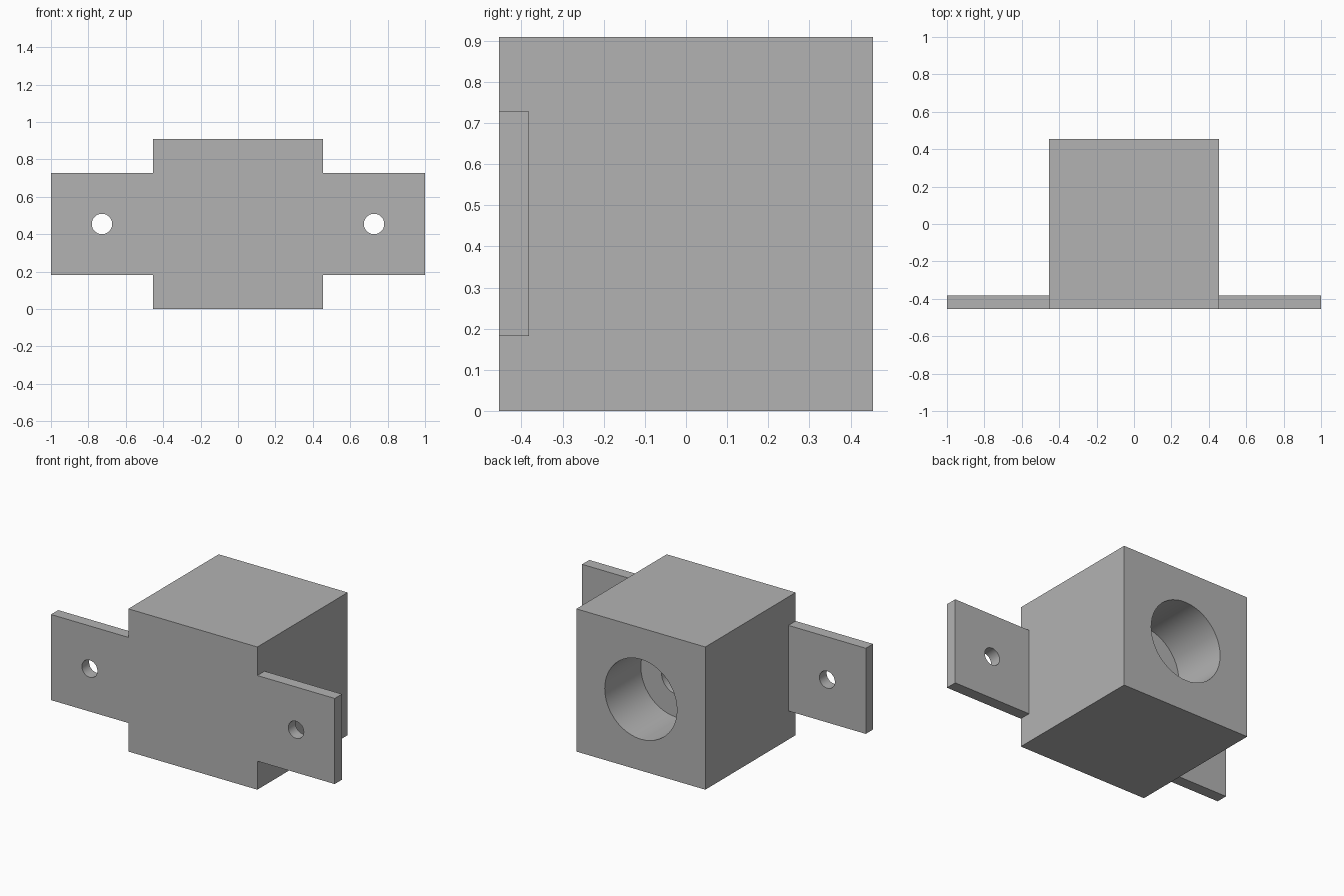
import bpy
import math

MM = 2 / 55          # overall width is 55 units
SIZE = 25 * MM       # cube side
MID = SIZE / 2
TAB_T = 2 * MM       # tab thickness
TAB_H = 15 * MM
TAB_W = 15 * MM

cube = bpy.data.objects.get("Cube")
if cube:
    bpy.data.objects.remove(cube, do_unlink=True)

grey = bpy.data.materials.new("plain grey")
grey.use_nodes = True
colour = (0.45, 0.45, 0.45, 1)
grey.diffuse_color = colour
grey.node_tree.nodes["Principled BSDF"].inputs["Base Color"].default_value = colour


def box(name, centre, size):
    bpy.ops.mesh.primitive_cube_add(size=1, location=centre)
    ob = bpy.context.object
    ob.name = name
    ob.scale = size
    bpy.ops.object.transform_apply(location=False, rotation=False, scale=True)
    ob.data.materials.append(grey)
    return ob


def drill(ob, x, y_from, y_to, radius):
    """Cut a round hole along y at mid height."""
    bpy.ops.mesh.primitive_cylinder_add(
        vertices=48, radius=radius, depth=abs(y_to - y_from),
        location=(x, (y_from + y_to) / 2, MID), rotation=(math.pi / 2, 0, 0))
    cutter = bpy.context.object
    cutter.hide_render = True
    cutter.data.materials.append(grey)
    mod = ob.modifiers.new("hole", "BOOLEAN")
    mod.operation = "DIFFERENCE"
    mod.solver = "EXACT"
    mod.object = cutter
    bpy.ops.object.select_all(action="DESELECT")
    bpy.context.view_layer.objects.active = ob
    ob.select_set(True)
    bpy.ops.object.modifier_apply(modifier=mod.name)
    bpy.data.objects.remove(cutter, do_unlink=True)


# Block with a stepped blind bore in the back
block = box("block", (0, 0, MID), (SIZE, SIZE, SIZE))
drill(block, 0, MID - 10 * MM, MID + MM, 7 * MM)
drill(block, 0, MID - 20 * MM, MID - 9 * MM, 3 * MM)

# Mounting tabs, flush with the front, each with a screw hole
for side, name in ((1, "left_tab"), (-1, "right_tab")):
    tab = box(name, (side * (MID + TAB_W / 2), -MID + TAB_T / 2, MID),
              (TAB_W, TAB_T, TAB_H))
    drill(tab, side * 20 * MM, -MID - MM, -MID + TAB_T + MM, 1.5 * MM)

for ob in (block, bpy.data.objects["left_tab"], bpy.data.objects["right_tab"]):
    bpy.ops.object.select_all(action="DESELECT")
    bpy.context.view_layer.objects.active = ob
    ob.select_set(True)
    bpy.ops.object.shade_smooth_by_angle(angle=math.radians(30))
